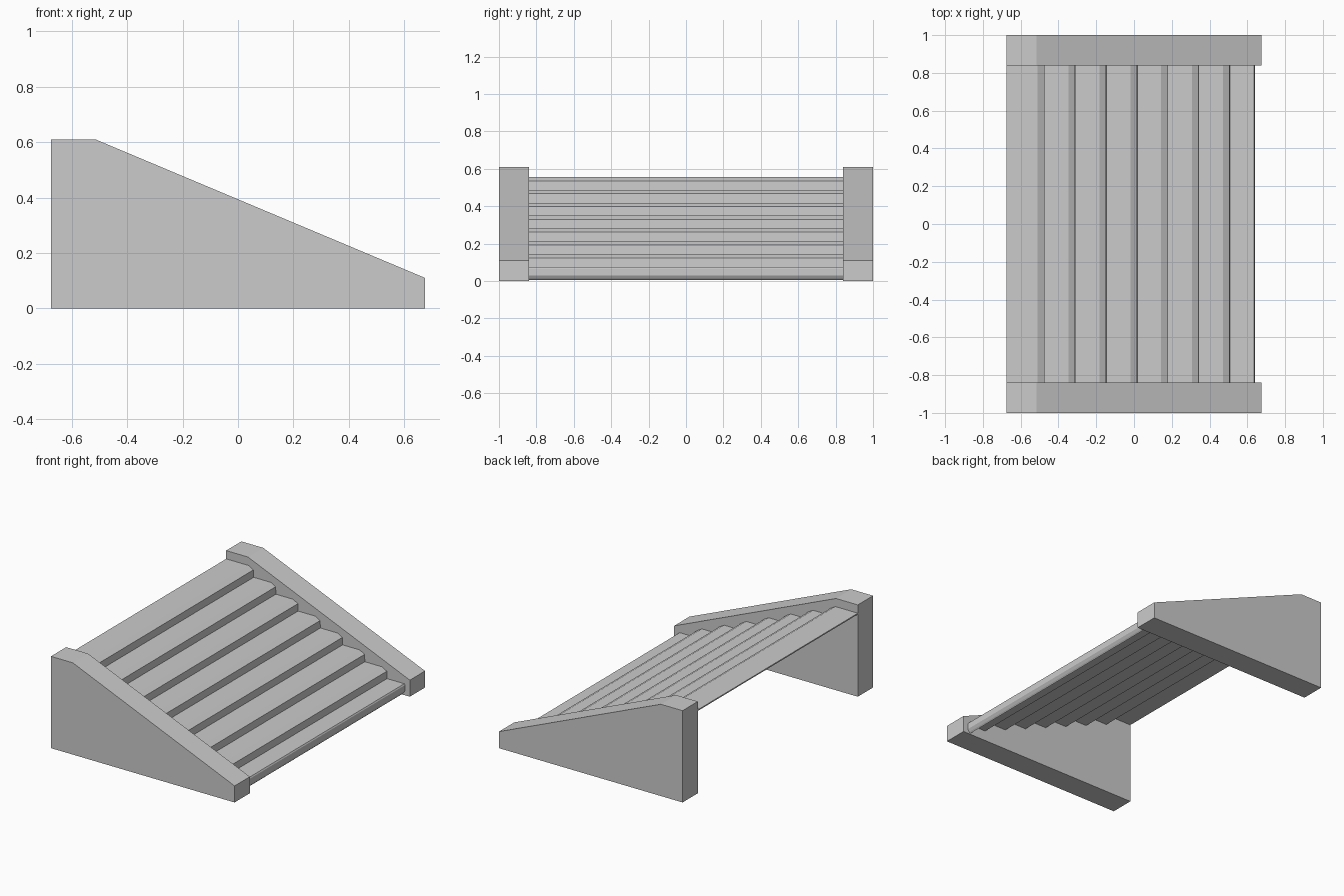
import bpy, bmesh

if "Cube" in bpy.data.objects:
    bpy.data.objects.remove(bpy.data.objects["Cube"])

grey = bpy.data.materials.new("plain_grey")
grey.diffuse_color = (0.6, 0.6, 0.6, 1)
grey.use_nodes = True
grey.node_tree.nodes["Principled BSDF"].inputs["Base Color"].default_value = grey.diffuse_color


def extrude_profile(name, pts, y0, y1):
    """Closed prism from an x/z outline, running from y0 to y1."""
    bm = bmesh.new()
    a = [bm.verts.new((x, y0, z)) for x, z in pts]
    b = [bm.verts.new((x, y1, z)) for x, z in pts]
    bm.faces.new(a)
    bm.faces.new(b[::-1])
    n = len(pts)
    for i in range(n):
        j = (i + 1) % n
        bm.faces.new((a[i], b[i], b[j], a[j]))
    bmesh.ops.recalc_face_normals(bm, faces=bm.faces)
    me = bpy.data.meshes.new(name)
    bm.to_mesh(me)
    bm.free()
    me.materials.append(grey)
    ob = bpy.data.objects.new(name, me)
    bpy.context.collection.objects.link(ob)
    return ob


# Sloped side walls
wall = [(-0.675, 0), (0.675, 0), (0.675, 0.11), (-0.515, 0.61), (-0.675, 0.61)]
for name, y0 in (("front_side_wall", -1.0), ("back_side_wall", 0.84)):
    extrude_profile(name, wall, y0, y0 + 0.16)

# Folded thin stair sheet: eight treads with chamfered noses
STEPS, RUN, RISE, TOP, NOSE = 8, 0.1635, 0.0685, 0.555, -0.51
upper = [(-0.675, TOP)]
for i in range(STEPS):
    x, z = NOSE + i * RUN, TOP - i * RISE
    if i < STEPS - 1:
        upper += [(x, z), (x + 0.035, z - 0.02), (x + 0.037, z - RISE)]
    else:
        # last nose drops to the floor and curls under
        upper += [(x, z), (x + 0.005, z - 0.008), (x + 0.005, 0.03),
                  (x - 0.005, 0.013)]
t = 0.008
lower = [(max(x - t, -0.675), z - t) for x, z in upper]
extrude_profile("stair_treads", upper + lower[::-1], -0.84, 0.84)
